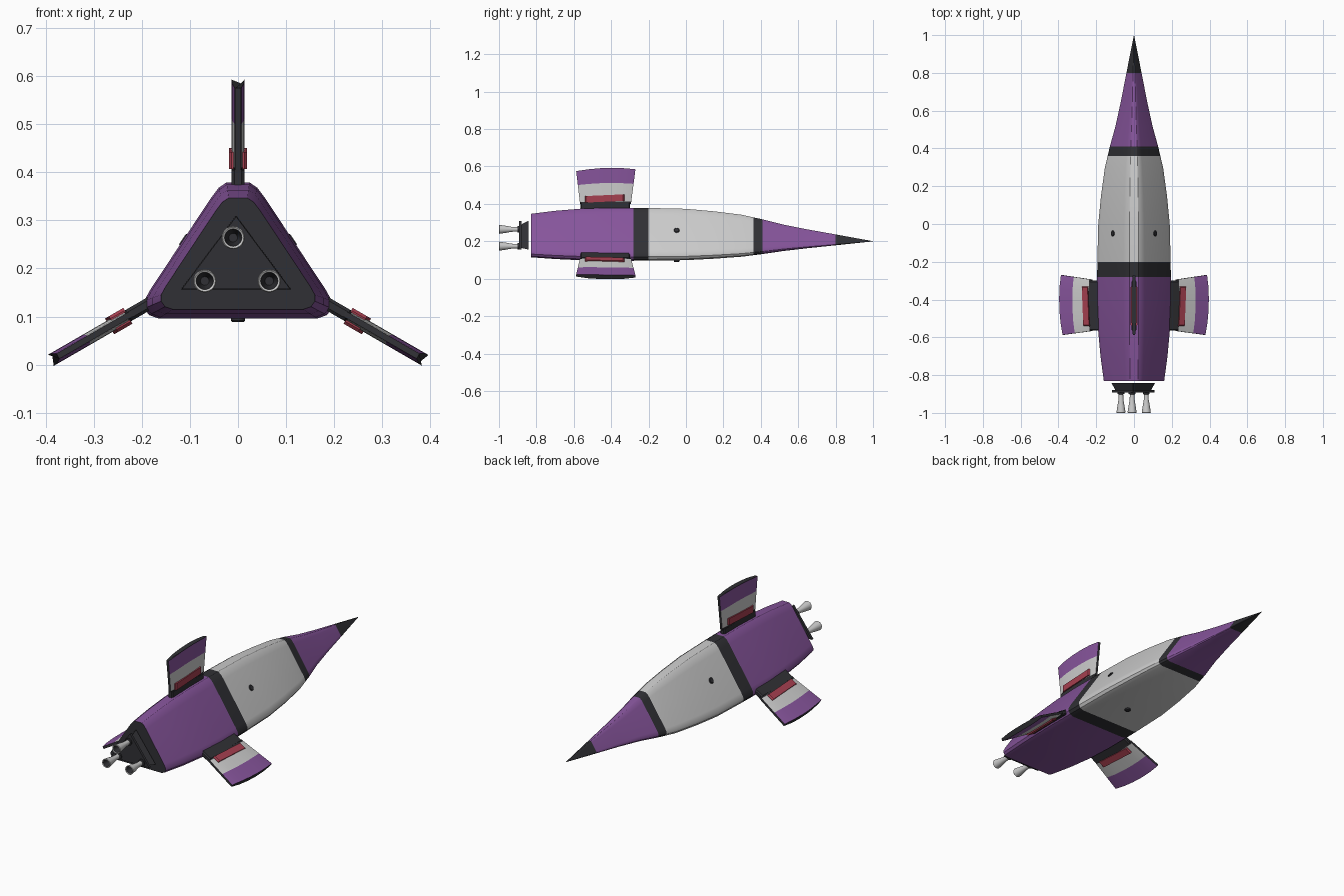
import bpy, math
from mathutils import Vector, Matrix

if "Cube" in bpy.data.objects:
    bpy.data.objects.remove(bpy.data.objects["Cube"])


def mat(name, r, g, b):
    m = bpy.data.materials.new(name)
    m.diffuse_color = (r, g, b, 1)
    m.use_nodes = True
    m.node_tree.nodes["Principled BSDF"].inputs["Base Color"].default_value = m.diffuse_color
    return m


PURPLE = mat("purple", 0.24, 0.09, 0.33)
DARK = mat("charcoal", 0.03, 0.03, 0.035)
PALE = mat("pale_grey", 0.6, 0.6, 0.6)
RED = mat("red", 0.38, 0.05, 0.08)
MATS = [PURPLE, DARK, PALE, RED]
P, D, W, R = range(4)


def make(name, verts, faces, ids, angle=30):
    me = bpy.data.meshes.new(name)
    me.from_pydata(verts, [], faces)
    for m in MATS:
        me.materials.append(m)
    for poly, i in zip(me.polygons, ids):
        poly.material_index = i
    ob = bpy.data.objects.new(name, me)
    bpy.context.collection.objects.link(ob)
    me.shade_smooth()
    me.set_sharp_from_angle(angle=math.radians(angle))
    return ob


def loft(name, rings, band_ids, cap_ids=(None, None), angle=30):
    """Skin a list of equal-length rings; one material id per band."""
    n = len(rings[0])
    verts = [v for ring in rings for v in ring]
    faces, ids = [], []
    for k, m in enumerate(band_ids):
        for i in range(n):
            j = (i + 1) % n
            faces.append((k * n + i, k * n + j, (k + 1) * n + j, (k + 1) * n + i))
            ids.append(m)
    if cap_ids[0] is not None:
        faces.append(tuple(reversed(range(n))))
        ids.append(cap_ids[0])
    if cap_ids[1] is not None:
        faces.append(tuple(range((len(rings) - 1) * n, len(rings) * n)))
        ids.append(cap_ids[1])
    return make(name, verts, faces, ids, angle)


CZ = 0.2  # height of the ship's long axis

# Hull: rounded triangle cross-section, scaled along y
half = [(0.024, 0.179), (0.04, 0.168), (0.056, 0.147), (0.183, -0.045), (0.195, -0.067),
        (0.195, -0.083), (0.185, -0.097), (0.165, -0.104)]
section = half + [(-x, z) for x, z in reversed(half)]
stations = [(-0.83, 0.82, P), (-0.7, 0.91, P), (-0.56, 0.975, P), (-0.42, 1.0, P),
            (-0.28, 1.0, D), (-0.2, 0.995, W), (0, 0.97, W), (0.15, 0.895, W),
            (0.3, 0.79, W), (0.36, 0.715, D), (0.41, 0.655, P), (0.52, 0.5, P),
            (0.65, 0.355, P), (0.8, 0.205, D), (1.0, 0.003, D)]
rings = [[(x * s, y, CZ + z * s) for x, z in section] for y, s, _ in stations]
loft("hull", rings, [m for _, _, m in stations[:-1]], (D, D))

# Engine mount: small triangular block with a plate behind the hull
tri = [(0, 0.11), (0.115, -0.044), (-0.115, -0.044)]
rings = [[(x * s - 0.004, y, CZ + z * s) for x, z in tri]
         for y, s in [(-0.842, 1), (-0.88, 0.82), (-0.88, 0.98), (-0.893, 0.98)]]
loft("engine_mount", rings, [D] * 3, (D, D))


# Engine nozzles: hollow bells turned around y
def nozzle(name, cx, cz):
    prof = [(-0.885, 0.018), (-0.9, 0.018), (-0.902, 0.012), (-0.93, 0.013), (-0.965, 0.019),
            (-0.997, 0.024), (-1.0, 0.022), (-0.997, 0.018), (-0.96, 0.014), (-0.93, 0.009)]
    n = 20
    rings = [[(cx + r * math.cos(2 * math.pi * i / n), y, cz + r * math.sin(2 * math.pi * i / n))
              for i in range(n)] for y, r in prof]
    loft(name, rings, [D, D, W, W, W, W, W, D, D], (D, D), 40)


for tag, cx, cz in [("top", -0.01, 0.264), ("left", -0.069, 0.174), ("right", 0.065, 0.174)]:
    nozzle("nozzle_" + tag, cx, cz)


def box(name, y0, y1, z0, z1, t, mid, tilt=0.0):
    """Block along y with chamfered ends, half-thickness t."""
    c = 0.006
    rings = [[(s * w, y, z + k) for s, z in [(-1, z0), (1, z0), (1, z1), (-1, z1)]]
             for y, w, k in [(y0, t - c, 0), (y0 + c, t, 0), (y1 - c, t, tilt), (y1, t - c, tilt)]]
    return loft(name, rings, [mid] * 3, (mid, mid))


# Fin: banded panel, thin dark rim, curved tip; local z runs root to tip
def fin(tag, place):
    levels = [(0.03, D), (0.042, W), (0.137, P), (0.215, D)]
    cols = [(0, 0.006), (0.04, 0.008), (0.2, 0.012), (0.4, 0.013), (0.6, 0.013),
            (0.8, 0.012), (0.96, 0.008), (1, 0.006)]
    rings = []
    for z, _ in levels:
        f = z / 0.215
        y0, y1 = -0.563 - 0.024 * f, -0.298 + 0.028 * f

        def pt(u, x):
            bow = f * (0.012 * (1 - (2 * u - 1) ** 2) - 0.01 * (1 - u))
            return (x, y0 + (y1 - y0) * u, z + bow)
        rings.append([pt(u, t) for u, t in cols] + [pt(u, -t) for u, t in reversed(cols)])
    panel = loft("fin_panel_" + tag, rings, [m for _, m in levels[:-1]], (D, D))
    # dark leading and trailing edges: faces spanning between the two sides
    n = 2 * len(cols)
    for k in range(len(levels) - 1):
        for i in (0, len(cols) - 2, len(cols) - 1, len(cols), n - 2, n - 1):
            if i in (len(cols) - 1, n - 1):
                panel.data.polygons[k * n + i].material_index = D
    root = box("fin_root_" + tag, -0.565, -0.3, -0.02, 0.035, 0.013, D)
    pod = box("fin_pod_" + tag, -0.54, -0.33, 0.037, 0.072, 0.019, R, 0.009)
    for ob in (panel, root, pod):
        ob.data.transform(place)


fin("top", Matrix.Translation((0, 0, 0.37)))
for tag, s in (("right", 1), ("left", -1)):
    fin(tag, Matrix.Translation((s * 0.197, 0, 0.12)) @ Matrix.Rotation(s * math.radians(120), 4, 'Y'))


# Portholes: small dark buttons on each hull side
def porthole(name, pos, normal):
    q = Vector(normal).to_track_quat('Z', 'Y').to_matrix().to_4x4()
    place = Matrix.Translation(pos) @ q
    n = 16
    rings = [[place @ Vector((r * math.cos(2 * math.pi * i / n), r * math.sin(2 * math.pi * i / n), h))
              for i in range(n)] for r, h in [(0.015, -0.01), (0.015, 0.004), (0.012, 0.007)]]
    loft(name, rings, [D, D], (D, D))


porthole("porthole_right", (0.11, -0.05, 0.257), (0.83, 0, 0.55))
porthole("porthole_left", (-0.11, -0.05, 0.257), (-0.83, 0, 0.55))
porthole("porthole_bottom", (0, -0.05, 0.096), (0, 0, -1))
